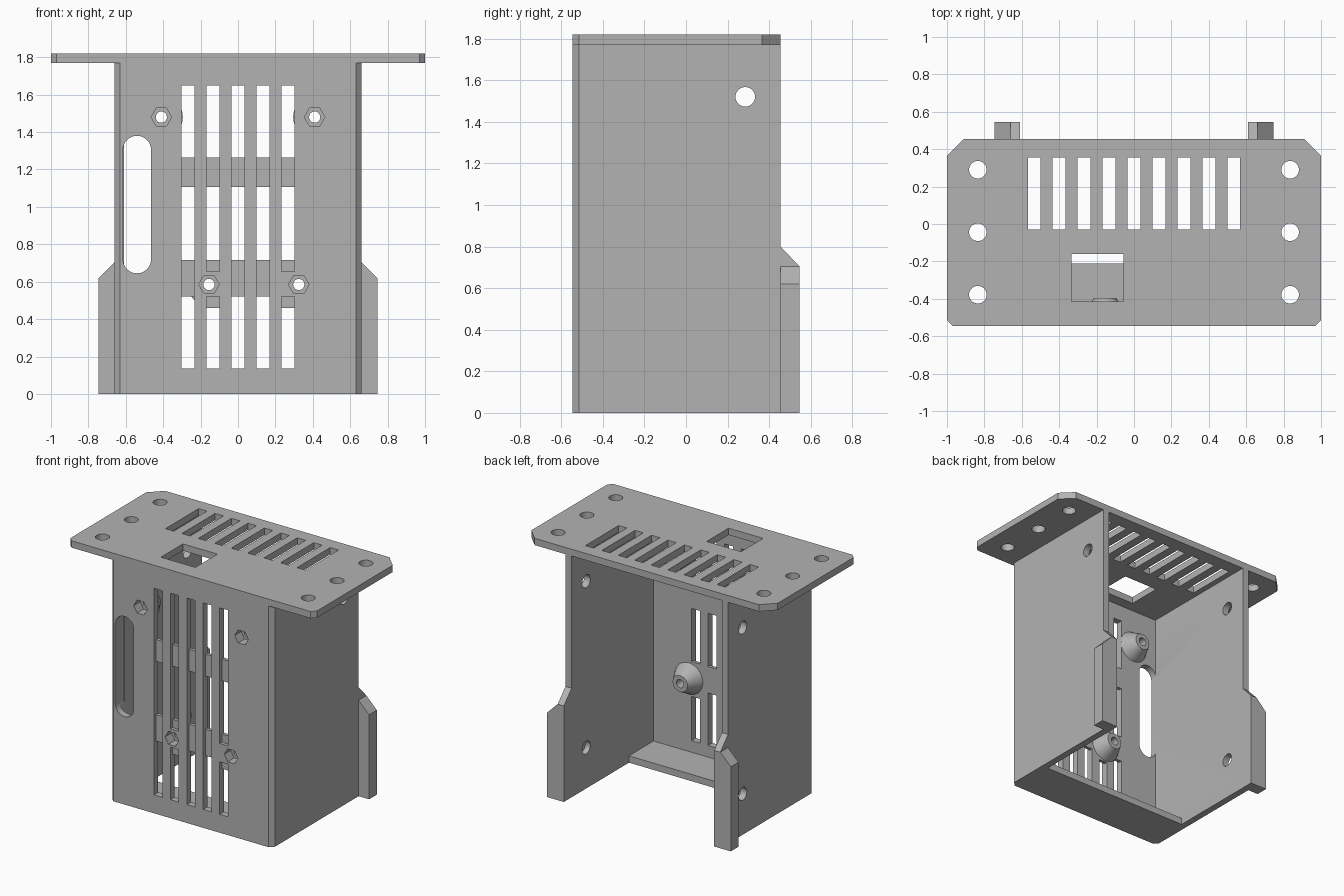
import bpy
import bmesh
from math import radians
from mathutils import Matrix, Vector

if "Cube" in bpy.data.objects:
    bpy.data.objects.remove(bpy.data.objects["Cube"], do_unlink=True)

grey = bpy.data.materials.new("plain grey")
grey.use_nodes = True
colour = (0.45, 0.45, 0.45, 1)
grey.diffuse_color = colour
grey.node_tree.nodes["Principled BSDF"].inputs["Base Color"].default_value = colour

T = 0.05                       # sheet thickness
FRONT, BACK = -0.545, 0.455
SIDE, PLATE, TOP = 0.66, 1.77, 1.82
PITCH, SLOT = 0.1335, 0.068
AXES = {"X": (1, 2, 0), "Y": (0, 2, 1), "Z": (0, 1, 2)}


def prism(bm, points, axis, lo, hi):
    """Extrude a 2D outline along an axis from lo to hi."""
    a, b, c = AXES[axis]
    verts = []
    for p in points:
        co = Vector((0, 0, 0))
        co[a], co[b], co[c] = p[0], p[1], lo
        verts.append(bm.verts.new(co))
    face = bm.faces.new(verts)
    out = bmesh.ops.extrude_face_region(bm, geom=[face])
    shift = Vector((0, 0, 0))
    shift[c] = hi - lo
    moved = [g for g in out["geom"] if isinstance(g, bmesh.types.BMVert)]
    bmesh.ops.translate(bm, verts=moved, vec=shift)


def box(bm, x0, x1, y0, y1, z0, z1):
    prism(bm, [(x0, y0), (x1, y0), (x1, y1), (x0, y1)], "Z", z0, z1)


def cone(bm, axis, centre, r1, r2, depth, sides):
    """Cylinder, cone or hexagon centred on a point."""
    turn = {"X": Matrix.Rotation(radians(90), 4, "Y"),
            "Y": Matrix.Rotation(radians(-90), 4, "X"),
            "Z": Matrix()}[axis]
    if sides == 6:
        turn = turn @ Matrix.Rotation(radians(90), 4, "Z")
    bmesh.ops.create_cone(bm, cap_ends=True, segments=sides, radius1=r1, radius2=r2,
                          depth=depth, matrix=Matrix.Translation(centre) @ turn)


def finish(bm, name):
    bmesh.ops.recalc_face_normals(bm, faces=bm.faces)
    mesh = bpy.data.meshes.new(name)
    bm.to_mesh(mesh)
    bm.free()
    mesh.materials.append(grey)
    ob = bpy.data.objects.new(name, mesh)
    bpy.context.collection.objects.link(ob)
    return ob


def cut(ob, bm):
    """Subtract the cutter mesh, apply, and drop the cutter."""
    cutter = finish(bm, "cutter")
    cutter.hide_render = True
    mod = ob.modifiers.new("cut", "BOOLEAN")
    mod.operation, mod.solver, mod.object = "DIFFERENCE", "EXACT", cutter
    bpy.context.view_layer.objects.active = ob
    bpy.ops.object.modifier_apply(modifier=mod.name)
    bpy.data.objects.remove(cutter, do_unlink=True)


def smooth(ob):
    bpy.ops.object.select_all(action="DESELECT")
    ob.select_set(True)
    bpy.context.view_layer.objects.active = ob
    bpy.ops.object.shade_smooth_by_angle(angle=radians(25))


# Top plate with clipped corners
bm = bmesh.new()
half = [(0.97, FRONT), (1, FRONT + 0.03), (1, BACK - 0.09), (0.91, BACK)]
prism(bm, half + [(-x, y) for x, y in reversed(half)], "Z", PLATE, TOP)
top_plate = finish(bm, "top_plate")

# Vents, window and screw holes in the top plate
bm = bmesh.new()
for i in range(-4, 5):
    x = i * PITCH
    box(bm, x - SLOT / 2, x + SLOT / 2, -0.03, 0.355, 1.7, 1.9)
box(bm, -0.335, -0.055, -0.415, -0.16, 1.7, 1.9)
for x in (-0.835, 0.835):
    for y in (-0.378, -0.044, 0.29):
        cone(bm, "Z", (x, y, 1.8), 0.047, 0.047, 0.2, 32)
cut(top_plate, bm)
smooth(top_plate)

# Front and side walls as one U-shaped shell
bm = bmesh.new()
half = [(SIDE - 0.03, FRONT), (SIDE, FRONT + 0.03), (SIDE, BACK),
        (SIDE - T, BACK), (SIDE - T, FRONT + T)]
prism(bm, half + [(-x, y) for x, y in reversed(half)], "Z", 0, PLATE)
shell = finish(bm, "wall_shell")

# Outer half of the front vents, broken beside the two lower nut pockets
bm = bmesh.new()
for i in range(-2, 3):
    x = i * PITCH
    spans = [(0.135, 0.52), (0.655, 1.65)] if i in (-1, 2) else [(0.135, 1.65)]
    for z0, z1 in spans:
        box(bm, x - SLOT / 2, x + SLOT / 2, FRONT - 0.1, FRONT + T / 2, z0, z1)
cut(shell, bm)

# Through openings of the front vents, leaving cross bars behind
bm = bmesh.new()
for i in range(-2, 3):
    x = i * PITCH
    low = 0.46 if i in (-1, 2) else 0.52
    for z0, z1 in ((0.135, low), (0.715, 1.105), (1.265, 1.65)):
        box(bm, x - SLOT / 2, x + SLOT / 2, FRONT - 0.1, FRONT + 0.1, z0, z1)
cut(shell, bm)

# Long rounded cable opening: straight part and two round ends
x, r, z0, z1 = -0.54, 0.075, 0.72, 1.305
bm = bmesh.new()
box(bm, x - r, x + r, FRONT - 0.1, FRONT + 0.1, z0, z1)
cut(shell, bm)
for z in (z0, z1):
    bm = bmesh.new()
    cone(bm, "Y", (x, FRONT, z), r, r, 0.2, 48)
    cut(shell, bm)

# Side screw holes; the lower left one stays blind
bm = bmesh.new()
for side in (-1, 1):
    cone(bm, "X", (side * 0.635, 0.285, 1.52), 0.047, 0.047, 0.2, 32)
cone(bm, "X", (-0.635, 0.285, 0.3), 0.047, 0.047, 0.2, 32)
cone(bm, "X", (0.6, 0.285, 0.3), 0.047, 0.047, 0.1, 32)
cut(shell, bm)

# Standoffs behind the front wall, with nut pockets and bolt holes
spots = [(-0.41, 1.48), (0.41, 1.48), (-0.155, 0.585), (0.325, 0.585)]
for radius, sides in ((0.055, 6), (0.03, 24)):
    bm = bmesh.new()
    for x, z in spots:
        cone(bm, "Y", (x, FRONT, z), radius, radius, 0.2, sides)
    cut(shell, bm)
smooth(shell)
for n, (x, z) in enumerate(spots):
    bm = bmesh.new()
    cone(bm, "Y", (x, FRONT + T + 0.05, z), 0.115, 0.06, 0.1, 32)
    standoff = finish(bm, f"standoff_{n + 1}")
    bm = bmesh.new()
    cone(bm, "Y", (x, FRONT + 0.1, z), 0.03, 0.03, 0.4, 24)
    cut(standoff, bm)
    bm = bmesh.new()
    cone(bm, "Y", (x, FRONT, z), 0.055, 0.055, 0.15, 6)
    cut(standoff, bm)
    smooth(standoff)

# Bottom lip behind the front wall
bm = bmesh.new()
box(bm, T - SIDE, SIDE - T, FRONT + T, -0.21, 0, T)
finish(bm, "bottom_lip")

# Rear feet: a fin extending each side wall and an outward flange
END = BACK + 0.09
for side, word in ((1, "left"), (-1, "right")):
    bm = bmesh.new()
    prism(bm, [(BACK, 0), (END, 0), (END, 0.705), (BACK, 0.8)], "X",
          side * (SIDE - T), side * SIDE)
    finish(bm, word + "_rear_fin")
    bm = bmesh.new()
    outline = [(SIDE, 0), (0.745, 0), (0.745, 0.62), (SIDE, 0.705)]
    prism(bm, [(side * x, z) for x, z in outline], "Y", BACK, END)
    finish(bm, word + "_rear_flange")
